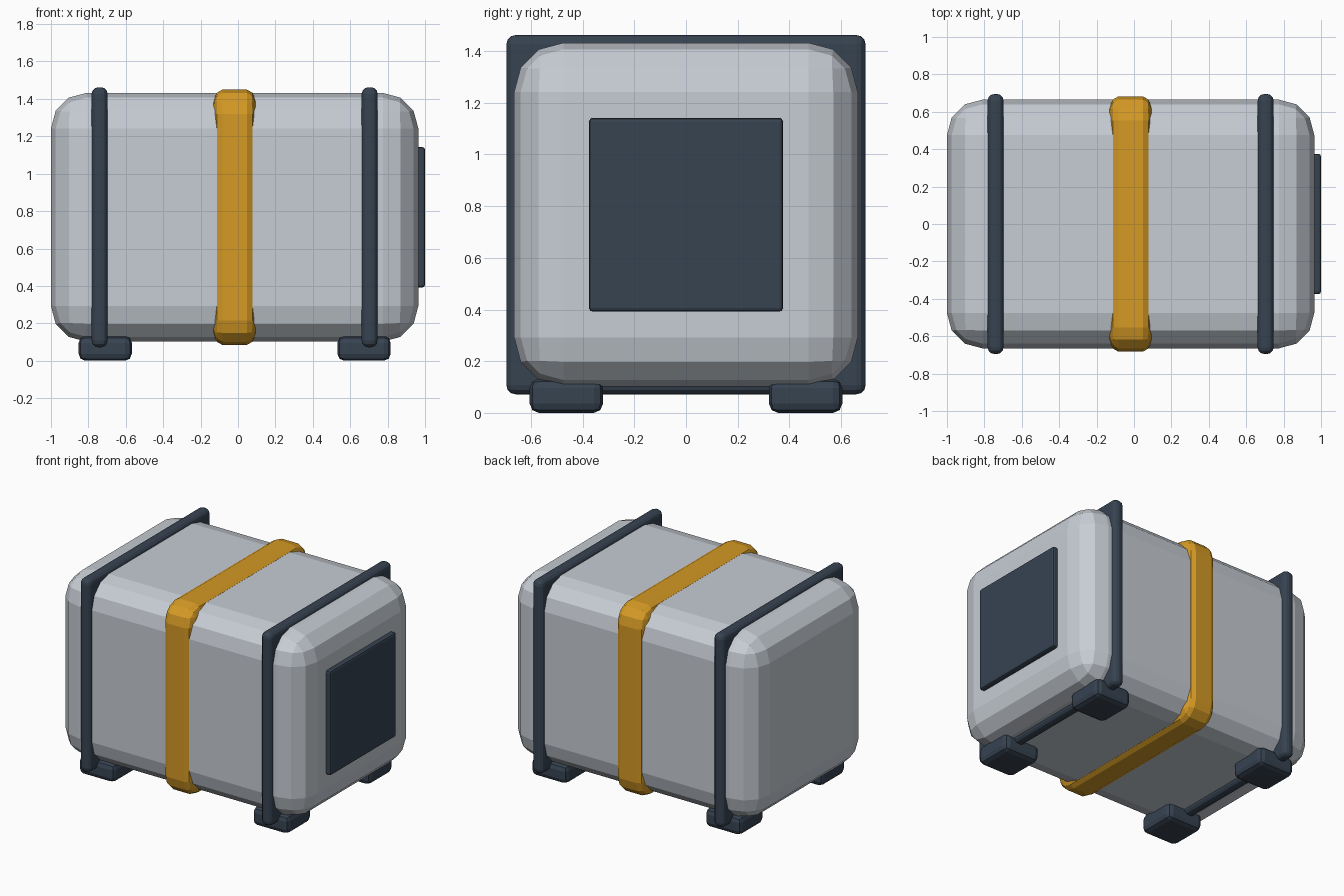
import bpy

old = bpy.data.objects.get("Cube")
if old:
    bpy.data.objects.remove(old, do_unlink=True)


def material(name, rgb):
    mat = bpy.data.materials.new(name)
    mat.use_nodes = True
    color = (*rgb, 1.0)
    mat.diffuse_color = color
    mat.node_tree.nodes["Principled BSDF"].inputs["Base Color"].default_value = color
    return mat


shell_grey = material("shell grey", (0.57, 0.61, 0.66))
slate = material("dark slate", (0.038, 0.056, 0.083))
amber = material("amber", (0.66, 0.32, 0.018))


def rounded_box(name, center, size, radius, segments, mat, radius_x=None):
    """Bevelled box; radius_x squashes the rounding along x."""
    squash = (radius_x or radius) / radius
    bpy.ops.mesh.primitive_cube_add(size=1, location=center)
    obj = bpy.context.object
    obj.name = name
    for v in obj.data.vertices:
        v.co.x *= size[0] / squash
        v.co.y *= size[1]
        v.co.z *= size[2]
    obj.scale.x = squash
    bevel = obj.modifiers.new("rounding", 'BEVEL')
    bevel.width = radius
    bevel.segments = segments
    obj.data.materials.append(mat)
    return obj


MID_X = -0.018
MID_Z = 0.767

# Main container and the strap around its middle
rounded_box("container_body", (MID_X, 0, MID_Z), (1.964, 1.33, 1.33), 0.19, 3, shell_grey)
rounded_box("middle_strap", (MID_X, 0, MID_Z), (0.25, 1.366, 1.366), 0.13, 3, amber, 0.06)

# Frames near both ends, each with a front and a back foot
for side, sx in (("right", -1), ("left", 1)):
    rounded_box(side + "_frame", (MID_X + sx * 0.722, 0, MID_Z),
                (0.085, 1.39, 1.39), 0.035, 3, slate)
    for end, sy in (("front", -1), ("back", 1)):
        rounded_box(f"{side}_{end}_foot", (MID_X + sx * 0.692, sy * 0.463, 0.066),
                    (0.284, 0.284, 0.132), 0.036, 2, slate)

# Square panel on the left end
rounded_box("end_panel", (0.965, 0, MID_Z), (0.07, 0.75, 0.75), 0.014, 2, slate)
